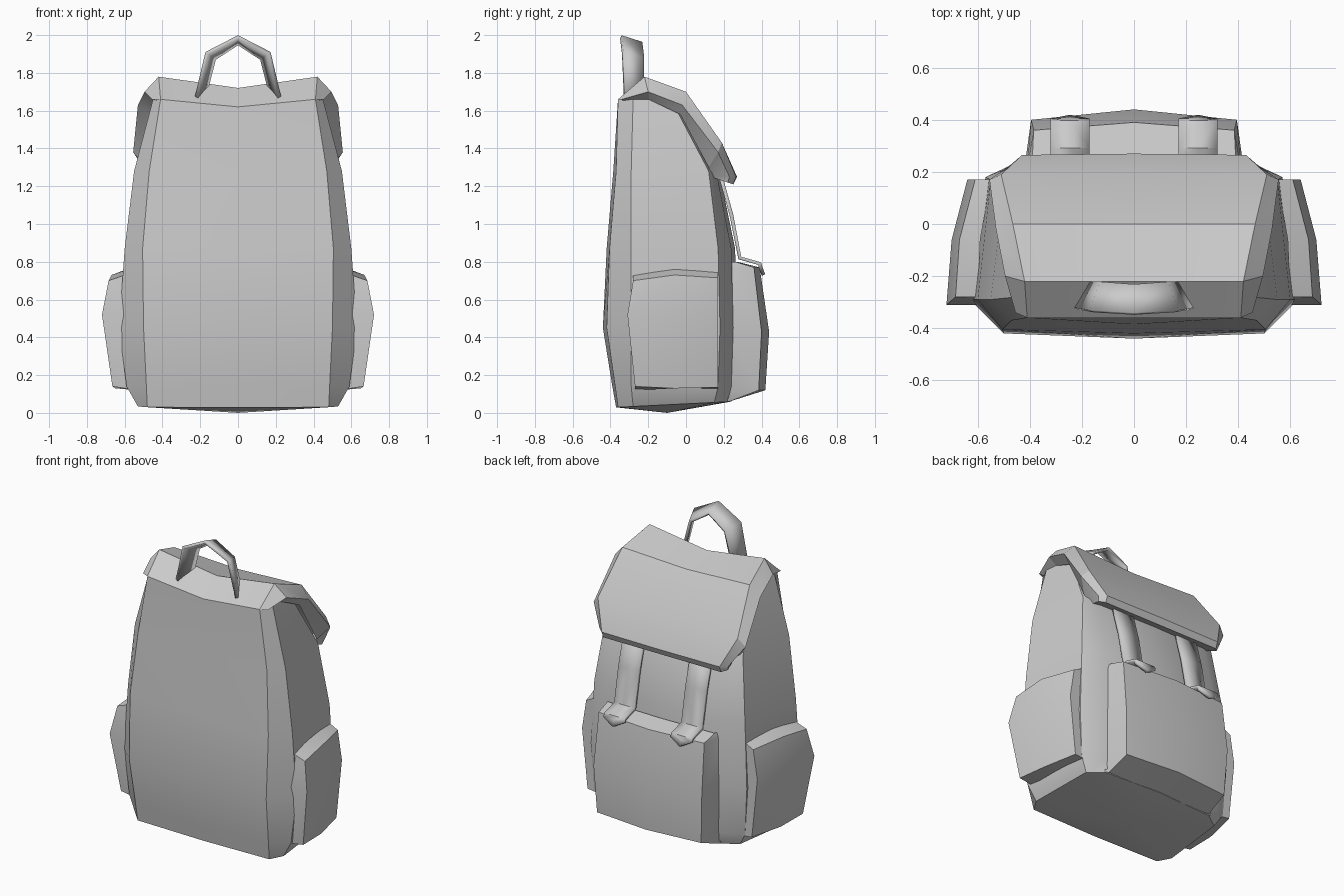
import bpy, bmesh, math

cube = bpy.data.objects.get("Cube")
if cube:
    bpy.data.objects.remove(cube)

fabric = bpy.data.materials.new("grey_fabric")
fabric.use_nodes = True
grey = (0.6, 0.6, 0.6, 1)
fabric.diffuse_color = grey
fabric.node_tree.nodes["Principled BSDF"].inputs["Base Color"].default_value = grey


def sheet(name, rows, bottom=None, top=None, thickness=0):
    """Skin a grid of half-model rows, optionally fan the ends, then mirror it."""
    bm = bmesh.new()
    grid = [[bm.verts.new(p) for p in row] for row in rows]
    for low, high in zip(grid, grid[1:]):
        for i in range(len(low) - 1):
            bm.faces.new((low[i], low[i + 1], high[i + 1], high[i]))
    for row, tip in ((grid[0], bottom), (grid[-1], top)):
        if tip:
            apex = bm.verts.new(tip)
            for a, b in zip(row, row[1:]):
                bm.faces.new((a, b, apex))
    bmesh.ops.remove_doubles(bm, verts=bm.verts, dist=0.0005)
    bmesh.ops.recalc_face_normals(bm, faces=bm.faces)
    mesh = bpy.data.meshes.new(name)
    bm.to_mesh(mesh)
    bm.free()
    mesh.materials.append(fabric)
    obj = bpy.data.objects.new(name, mesh)
    bpy.context.collection.objects.link(obj)
    mirror = obj.modifiers.new("mirror", "MIRROR")
    mirror.use_clip = True
    if thickness:
        solid = obj.modifiers.new("thickness", "SOLIDIFY")
        solid.thickness = thickness
        solid.offset = 0
    bpy.ops.object.select_all(action="DESELECT")
    obj.select_set(True)
    bpy.context.view_layer.objects.active = obj
    bpy.ops.object.shade_smooth_by_angle(angle=math.radians(28))
    return obj


def level(z, points, slope=0.0):
    """Place plan points at one height, rising along y by the slope."""
    return [(x, y, z + slope * (y + 0.36)) for x, y in points]


# Main bag: half outlines from the middle of the front panel to the middle of the back
body = [
    level(.03, [(0, -.37), (.48, -.36), (.53, -.28), (.5, .15), (.4, .22), (0, .24)], .05),
    level(.14, [(0, -.39), (.485, -.375), (.59, -.29), (.55, .17), (.41, .24), (0, .25)]),
    level(.45, [(0, -.44), (.5, -.42), (.63, -.29), (.57, .18), (.42, .25), (0, .27)]),
    level(.87, [(0, -.42), (.505, -.405), (.6, -.29), (.55, .17), (.42, .24), (0, .26)]),
    level(1.28, [(0, -.385), (.47, -.37), (.55, -.29), (.5, .12), (.4, .16), (0, .175)]),
    level(1.66, [(0, -.36), (.41, -.36), (.45, -.28), (.43, -.08), (.36, -.06), (0, -.05)]),
]
body[-1][0] = (0, -.36, 1.62)
body[-1][-1] = (0, -.05, 1.61)
sheet("bag_body", body, bottom=(0, -.1, 0), top=(0, -.2, 1.63))

# Lid: middle, top edge, outer rim and inner rim at each step from front to back
lid = [
    [(0, -.36, 1.62), (.41, -.36, 1.66), (.455, -.34, 1.66), (.41, -.33, 1.65)],
    [(0, -.22, 1.72), (.42, -.22, 1.78), (.495, -.2, 1.7), (.44, -.2, 1.66)],
    [(0, 0, 1.68), (.465, 0, 1.7), (.53, -.02, 1.63), (.47, -.03, 1.58)],
    [(0, .19, 1.43), (.51, .19, 1.43), (.555, .17, 1.38), (.49, .12, 1.3)],
    [(0, .27, 1.25), (.43, .265, 1.25), (.47, .23, 1.25), (.44, .13, 1.25)],
    [(0, .25, 1.21), (.43, .25, 1.21), (.46, .22, 1.22), (.44, .13, 1.25)],
]
lid.append([(x, .13, 1.25) for x in (0, .43, .44, .44)])
sheet("lid", lid)

# Side pockets: front, middle and back corners, with both ends sunk into the bag
side_rows = []
for z, rise, inset, y_front, corners in (
    (.12, .01, .5, -.27, (.53, .53, .52)),
    (.14, -.01, .5, -.27, (.665, .65, .6)),
    (.52, .01, .5, -.31, (.72, .7, .64)),
    (.7, .03, .5, -.28, (.685, .67, .61)),
    (.73, .03, .5, -.28, (.6, .59, .55)),
):
    front, middle, back = corners
    side_rows.append([
        (inset, y_front, z), (front, y_front, z), (middle, -.06, z + rise),
        (back, .17, z + rise / 2), (inset, .17, z + rise / 2),
    ])
sheet("side_pocket", side_rows)

# Back pocket: middle and corner of the outer face, then the seam on the bag
back_rows = []
for z, y_mid, y_corner, half, seam in (
    (.06, .23, .23, .39, .41),
    (.12, .42, .385, .38, .41),
    (.43, .44, .4, .395, .42),
    (.77, .39, .36, .385, .41),
    (.8, .27, .26, .39, .4),
):
    back_rows.append([(0, y_mid, z), (half, y_corner, z), (seam, .22, z)])
sheet("back_pocket", back_rows)

# Closing straps: run down the bag and fold over the back pocket to a point
strap_path = [(.17, 1.3), (.24, 1.05), (.285, .82), (.39, .79), (.395, .77)]
strap_rows = [[(x, y, z) for x in (.17, .245, .32)] for y, z in strap_path]
sheet("closing_strap", strap_rows, top=(.245, .41, .73), thickness=.02)

# Carry handle: a bent ribbon whose rear edge sits inside its front edge
front_edge = [(0, -.345, 1.99), (.165, -.335, 1.905), (.22, -.325, 1.67)]
rear_edge = [(0, -.235, 1.955), (.125, -.225, 1.875), (.175, -.225, 1.68)]
sheet("carry_handle", [front_edge, rear_edge], thickness=.02)
